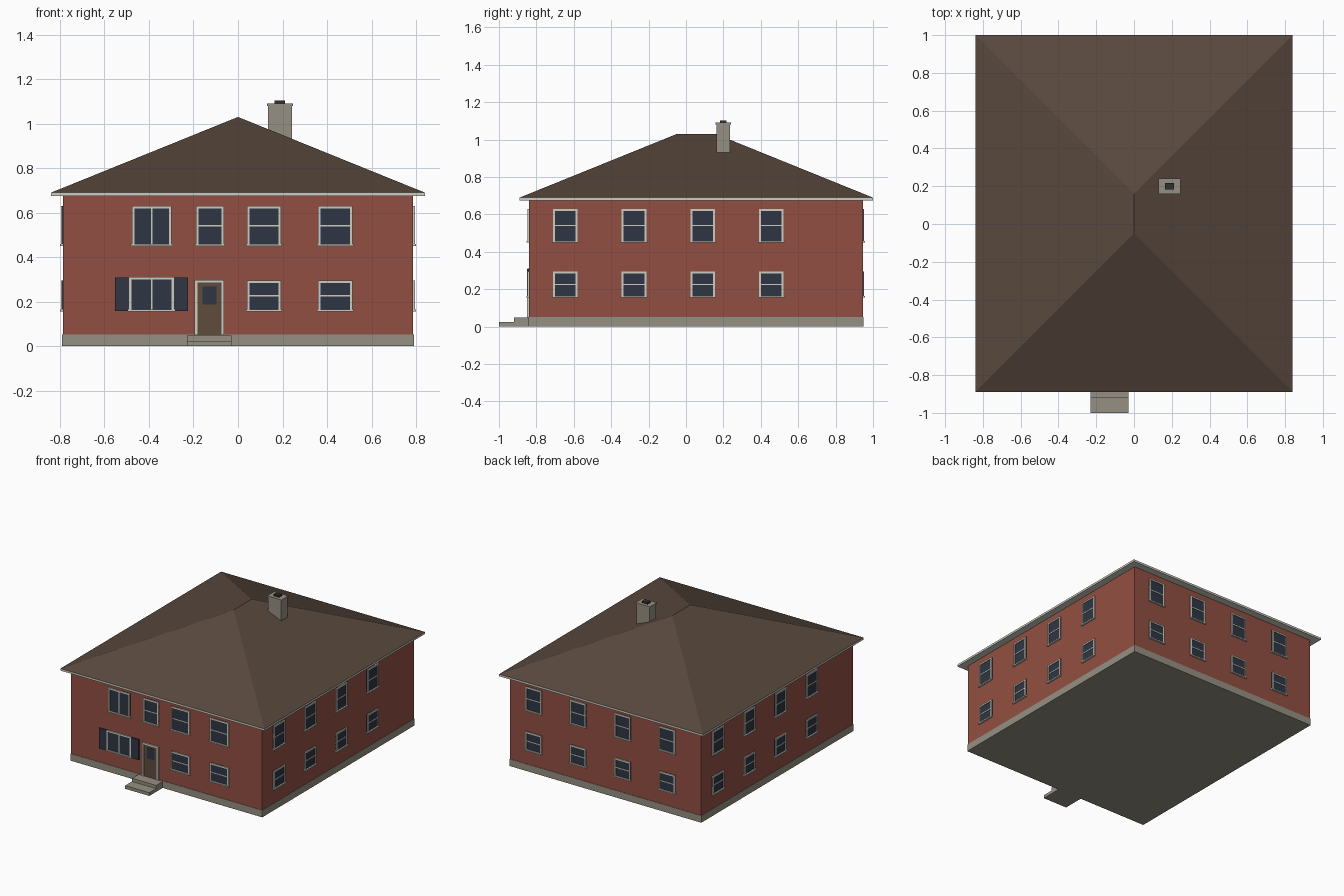
import bpy, bmesh
from math import pi
from mathutils import Matrix, Vector

cube = bpy.data.objects.get("Cube")
if cube:
    bpy.data.objects.remove(cube, do_unlink=True)


def material(name, r, g, b):
    """Flat material from 0-255 display values."""
    def lin(c):
        c /= 255
        return c / 12.92 if c <= 0.04045 else ((c + 0.055) / 1.055) ** 2.4
    col = (lin(r), lin(g), lin(b), 1)
    m = bpy.data.materials.new(name)
    m.use_nodes = True
    m.diffuse_color = col
    bsdf = m.node_tree.nodes["Principled BSDF"]
    bsdf.inputs["Base Color"].default_value = col
    bsdf.inputs["Roughness"].default_value = 0.9
    return m


brick = material("brick red", 146, 79, 66)
stone = material("grey stone", 150, 144, 131)
trim = material("off white trim", 206, 205, 194)
shingle = material("brown shingle", 88, 72, 61)
glass = material("dark glass", 46, 54, 67)
shutter_paint = material("slate shutter", 48, 54, 66)
wood = material("brown door", 96, 76, 60)
soot = material("dark flue", 48, 47, 50)

# Main dimensions
HALF_X, FRONT, BACK = 0.787, -0.84, 0.945
MID_Y, HALF_Y = (FRONT + BACK) / 2, (BACK - FRONT) / 2
EAVE_X, EAVE_FRONT, EAVE_BACK = 0.84, -0.89, 1.0
EAVE_LOW, EAVE_TOP, RIDGE = 0.675, 0.69, 1.03


def finish(name, bm, mat):
    bmesh.ops.recalc_face_normals(bm, faces=bm.faces)
    me = bpy.data.meshes.new(name)
    bm.to_mesh(me)
    bm.free()
    me.materials.append(mat)
    ob = bpy.data.objects.new(name, me)
    bpy.context.collection.objects.link(ob)
    return ob


def boxes(name, mat, spans, frame=Matrix()):
    """One object from boxes given as (x0, x1, y0, y1, z0, z1)."""
    bm = bmesh.new()
    for x0, x1, y0, y1, z0, z1 in spans:
        centre = Vector((x0 + x1, y0 + y1, z0 + z1)) / 2
        size = Matrix.Diagonal((x1 - x0, y1 - y0, z1 - z0, 1))
        bmesh.ops.create_cube(bm, size=1, matrix=frame @ Matrix.Translation(centre) @ size)
    return finish(name, bm, mat)


def wall_frame(turns):
    """Local frame on a wall: x runs along it, -y points outwards."""
    reach = HALF_X if turns % 2 else HALF_Y
    return (Matrix.Translation((0, MID_Y, 0)) @ Matrix.Rotation(turns * pi / 2, 4, "Z")
            @ Matrix.Translation((0, -reach, 0)))


def window(name, frame, x0, x1, z0, z1, upright=False, edge=0.011):
    boxes(name + "_glass", glass, [(x0, x1, -0.003, 0.003, z0, z1)], frame)
    cx, cz, bar = (x0 + x1) / 2, (z0 + z1) / 2, 0.0035
    out = (-0.008, 0.003)
    parts = [(x0, x0 + edge, *out, z0, z1), (x1 - edge, x1, *out, z0, z1),
             (x0 + edge, x1 - edge, *out, z1 - edge, z1),
             (x0 - 0.005, x1 + 0.005, -0.013, 0.003, z0 - 0.002, z0 + 0.007)]
    if upright:
        parts.append((cx - bar, cx + bar, -0.006, 0.003, z0, z1 - edge))
    else:
        parts.append((x0 + edge, x1 - edge, -0.006, 0.003, cz - bar, cz + bar))
    boxes(name + "_frame", trim, parts, frame)


# Body of the house
boxes("walls", brick, [(-HALF_X, HALF_X, FRONT, BACK, 0.05, EAVE_LOW + 0.005)])
boxes("foundation", stone, [(-HALF_X - 0.003, HALF_X + 0.003, FRONT - 0.003, BACK + 0.003, 0, 0.052)])
boxes("eaves", trim, [(-EAVE_X, EAVE_X, EAVE_FRONT, EAVE_BACK, EAVE_LOW, EAVE_TOP)])

# Hipped roof
bm = bmesh.new()
a, b, c, d = [bm.verts.new((x, y, EAVE_TOP)) for x, y in (
    (-EAVE_X, EAVE_FRONT), (EAVE_X, EAVE_FRONT), (EAVE_X, EAVE_BACK), (-EAVE_X, EAVE_BACK))]
p = bm.verts.new((0, EAVE_FRONT + EAVE_X, RIDGE))
q = bm.verts.new((0, EAVE_BACK - EAVE_X, RIDGE))
for loop in ((a, b, p), (b, c, q, p), (c, d, q), (d, a, p, q), (d, c, b, a)):
    bm.faces.new(loop)
finish("roof", bm, shingle)

# Chimney
boxes("chimney", stone, [(0.135, 0.242, 0.163, 0.235, 0.88, 1.08),
                         (0.13, 0.247, 0.158, 0.24, 1.08, 1.091)])
boxes("chimney_flue", soot, [(0.165, 0.211, 0.182, 0.216, 1.085, 1.103)])

# Windows of the front wall
front = wall_frame(0)
UPPER, LOWER = (0.452, 0.63), (0.157, 0.295)
window("upper_wide_window", front, -0.477, -0.298, *UPPER, upright=True)
window("upper_door_window", front, -0.188, -0.063, *UPPER)
for label, x0, x1 in (("middle", 0.04, 0.193), ("end", 0.359, 0.515)):
    window("upper_front_window_" + label, front, x0, x1, *UPPER)
    window("lower_front_window_" + label, front, x0, x1, *LOWER)
window("lower_wide_window", front, -0.489, -0.287, 0.157, 0.31, upright=True)
boxes("shutters", shutter_paint, [(-0.552, -0.489, -0.009, 0.003, 0.157, 0.309),
                                  (-0.287, -0.224, -0.009, 0.003, 0.157, 0.309)], front)

# Windows of the other walls, evenly spaced from one corner
for turns, side in ((1, "left"), (2, "back"), (3, "right")):
    start = -(HALF_X if turns == 2 else HALF_Y) + 0.195
    for i in range(4):
        x = start + i * 0.367
        for level, span in (("upper", UPPER), ("lower", LOWER)):
            window(f"{level}_{side}_window_{i + 1}", wall_frame(turns), x - 0.066, x + 0.066, *span)

# Front door and steps
boxes("door", wood, [(-0.184, -0.074, -0.004, 0.003, 0.05, 0.288)], front)
boxes("door_glass", glass, [(-0.159, -0.096, -0.006, 0.003, 0.187, 0.268)], front)
boxes("door_frame", trim, [(-0.196, -0.183, -0.01, 0.003, 0.05, 0.298),
                           (-0.075, -0.062, -0.01, 0.003, 0.05, 0.298),
                           (-0.183, -0.075, -0.01, 0.003, 0.286, 0.298)], front)
boxes("steps", stone, [(-0.229, -0.03, -0.92, FRONT, 0, 0.048),
                       (-0.229, -0.03, -1.0, -0.92, 0, 0.024)])
